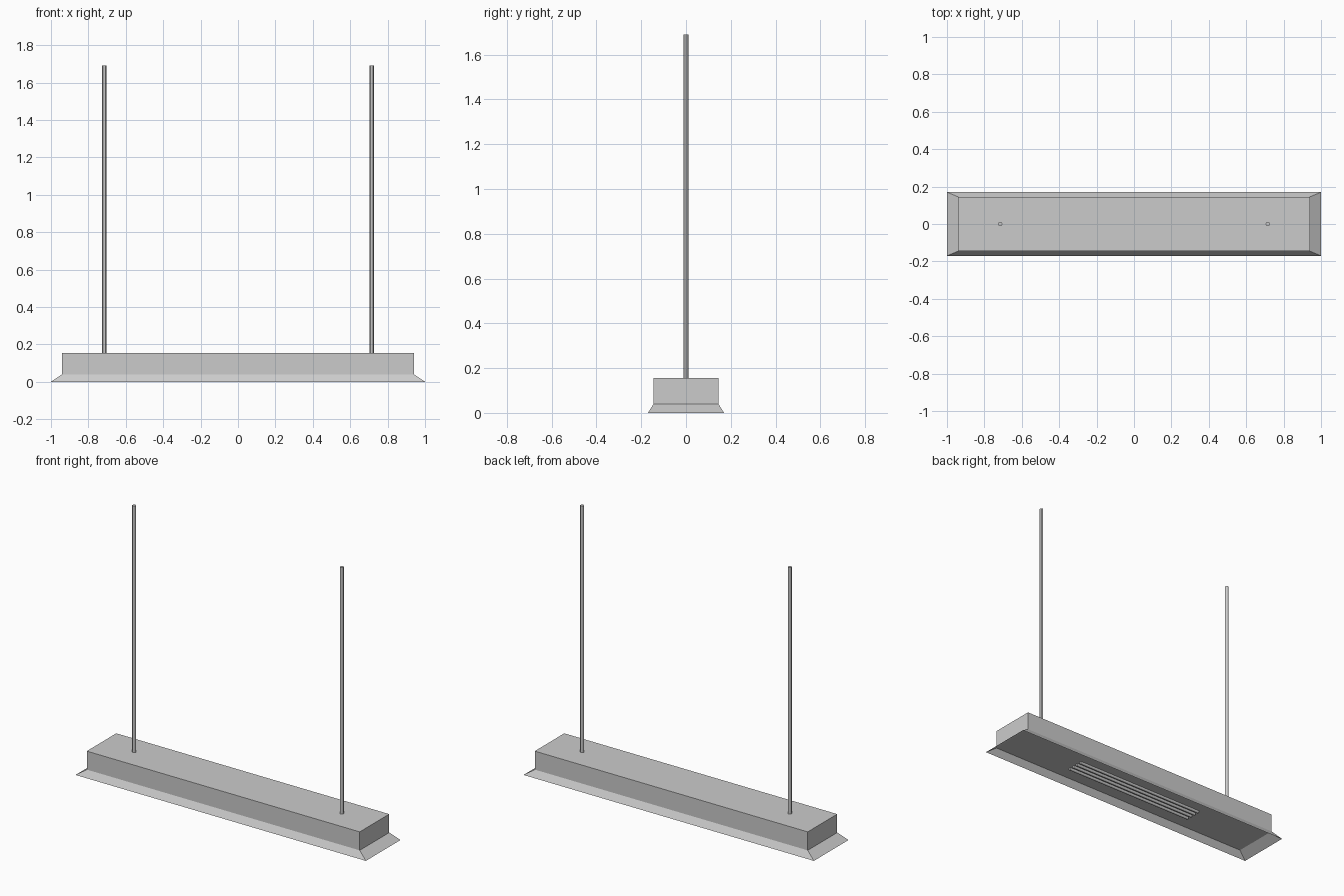
import bpy, bmesh
from math import pi

if "Cube" in bpy.data.objects:
    bpy.data.objects.remove(bpy.data.objects["Cube"])


def mesh_object(name, bm):
    bmesh.ops.recalc_face_normals(bm, faces=bm.faces)
    me = bpy.data.meshes.new(name)
    bm.to_mesh(me)
    bm.free()
    ob = bpy.data.objects.new(name, me)
    bpy.context.collection.objects.link(ob)
    return ob


def cylinder(name, radius, length, location, rotation=(0, 0, 0), sides=12):
    bpy.ops.mesh.primitive_cylinder_add(vertices=sides, radius=radius, depth=length,
                                        location=location, rotation=rotation)
    ob = bpy.context.object
    ob.name = name
    bpy.ops.object.shade_smooth_by_angle()
    return ob


def ring(bm, hx, hy, z):
    return [bm.verts.new((sx * hx, sy * hy, z))
            for sx, sy in ((-1, -1), (1, -1), (1, 1), (-1, 1))]


def bridge(bm, a, b):
    for i in range(4):
        j = (i + 1) % 4
        bm.faces.new((a[i], a[j], b[j], b[i]))


RIM_Z, TOP_Z, ROD_TOP = 0.04, 0.155, 1.69

# Box housing, closed underneath by the reflector panel
bm = bmesh.new()
low, high = ring(bm, 0.94, 0.145, RIM_Z), ring(bm, 0.94, 0.145, TOP_Z)
bridge(bm, low, high)
bm.faces.new(low)
bm.faces.new(high)
mesh_object("housing", bm)

# Thin flared skirt, open underneath
bm = bmesh.new()
bridge(bm, ring(bm, 1.0, 0.17, 0.0), ring(bm, 0.94, 0.145, RIM_Z))
mesh_object("flared_skirt", bm)

# Two hanging rods
for side, x in (("left", -0.715), ("right", 0.715)):
    cylinder(side + "_hanging_rod", 0.011, ROD_TOP - TOP_Z, (x, 0, (ROD_TOP + TOP_Z) / 2))

# Light tubes under the reflector panel
for i in range(4):
    cylinder(f"light_tube_{i + 1}", 0.009, 0.91, (0, -0.048 + 0.032 * i, 0.035), (0, pi / 2, 0))
